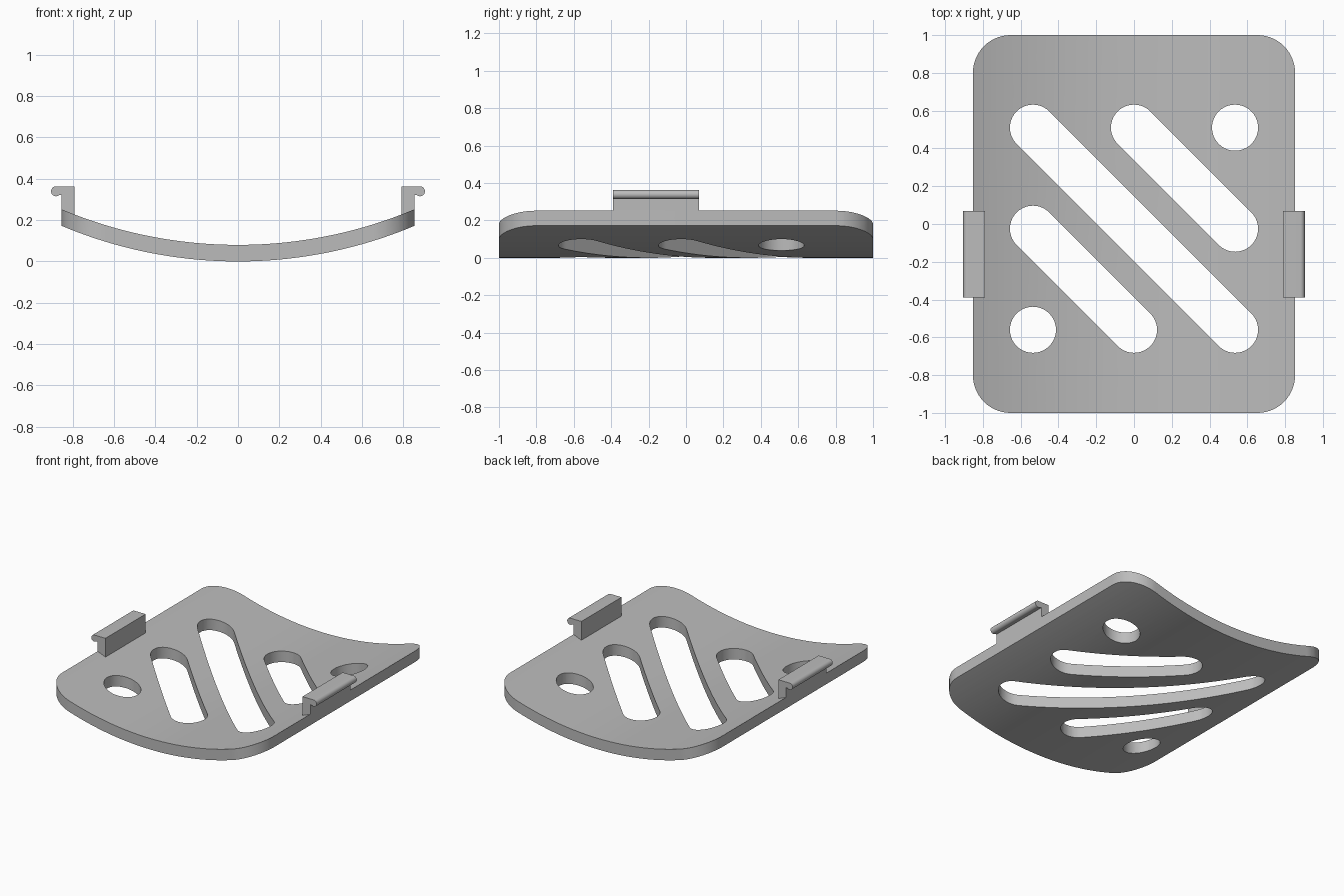
import bpy, bmesh, math
from mathutils import Vector

cube = bpy.data.objects.get("Cube")
if cube:
    bpy.data.objects.remove(cube)

grey = bpy.data.materials.new("light grey")
grey.use_nodes = True
colour = (0.5, 0.5, 0.5, 1)
grey.diffuse_color = colour
grey.node_tree.nodes["Principled BSDF"].inputs["Base Color"].default_value = colour


def prism(name, points, direction):
    """Extrude a closed outline of 3D points along a direction."""
    bm = bmesh.new()
    face = bm.faces.new([bm.verts.new(p) for p in points])
    out = bmesh.ops.extrude_face_region(bm, geom=[face])
    moved = [v for v in out["geom"] if isinstance(v, bmesh.types.BMVert)]
    bmesh.ops.translate(bm, verts=moved, vec=Vector(direction))
    bmesh.ops.recalc_face_normals(bm, faces=bm.faces)
    mesh = bpy.data.meshes.new(name)
    bm.to_mesh(mesh)
    bm.free()
    mesh.materials.append(grey)
    obj = bpy.data.objects.new(name, mesh)
    bpy.context.collection.objects.link(obj)
    return obj


def arc(cx, cy, r, start, end, steps):
    """Points on an arc, angles in degrees."""
    angles = [math.radians(start + (end - start) * i / steps) for i in range(steps + 1)]
    return [(cx + r * math.cos(a), cy + r * math.sin(a)) for a in angles]


def select_only(obj):
    bpy.ops.object.select_all(action='DESELECT')
    obj.select_set(True)
    bpy.context.view_layer.objects.active = obj


def cut(target, cutter, operation):
    mod = target.modifiers.new("cut", 'BOOLEAN')
    mod.object = cutter
    mod.operation = operation
    mod.solver = 'EXACT'
    select_only(target)
    bpy.ops.object.modifier_apply(modifier=mod.name)
    bpy.data.objects.remove(cutter)


def upright(name, outline):
    return prism(name, [(x, y, -0.5) for x, y in outline], (0, 0, 1.5))


# Bowed plate: an arched strip trimmed to a rounded rectangle
W, R, THICK, CORNER, STEPS = 0.853, 2.2, 0.08, 0.2, 56


def bow(x):
    return R - math.sqrt(R * R - x * x)


xs = [-0.95 + 1.9 * i / STEPS for i in range(STEPS + 1)]
section = [(x, bow(x)) for x in xs] + [(x, bow(x) + THICK) for x in reversed(xs)]
plate = prism("curved_plate", [(x, -1.1, z) for x, z in section], (0, 2.2, 0))
outline = []
for k, (sx, sy) in enumerate([(1, 1), (-1, 1), (-1, -1), (1, -1)]):
    outline += arc(sx * (W - CORNER), sy * (1 - CORNER), CORNER, 90 * k, 90 * k + 90, 14)
cut(plate, upright("outline_cutter", outline), 'INTERSECT')

# Diagonal slots and corner holes on a regular spacing
HOLE, STEP, MID = 0.122, 0.535, -0.025
for (x1, y1), (x2, y2) in [((-1, 1), (1, -1)), ((0, 1), (1, 0)), ((-1, 0), (0, -1))]:
    slot = arc(x1 * STEP, MID + y1 * STEP, HOLE, 45, 225, 20)
    slot += arc(x2 * STEP, MID + y2 * STEP, HOLE, 225, 405, 20)
    cut(plate, upright("slot_cutter", slot), 'DIFFERENCE')
for s in (1, -1):
    ring = arc(s * STEP, MID + s * STEP, HOLE, 0, 360, 40)[:-1]
    cut(plate, upright("hole_cutter", ring), 'DIFFERENCE')

# Side clips: upright wall with a rounded lip turned outwards
INNER, TOP, LIP = 0.79, 0.363, 0.024
clip = [(INNER, bow(INNER) + THICK - 0.01), (W, bow(W) + THICK - 0.01), (W, 0.322)]
clip += [(W + 0.008, 0.322)]
clip += arc(0.904 - LIP, TOP - LIP, LIP, -110, 90, 16) + [(INNER, TOP)]
parts = [plate]
for name, s in (("left_clip", 1), ("right_clip", -1)):
    parts.append(prism(name, [(s * x, -0.39, z) for x, z in clip], (0, 0.46, 0)))

for obj in parts:
    select_only(obj)
    bpy.ops.object.shade_smooth_by_angle(angle=math.radians(30))
